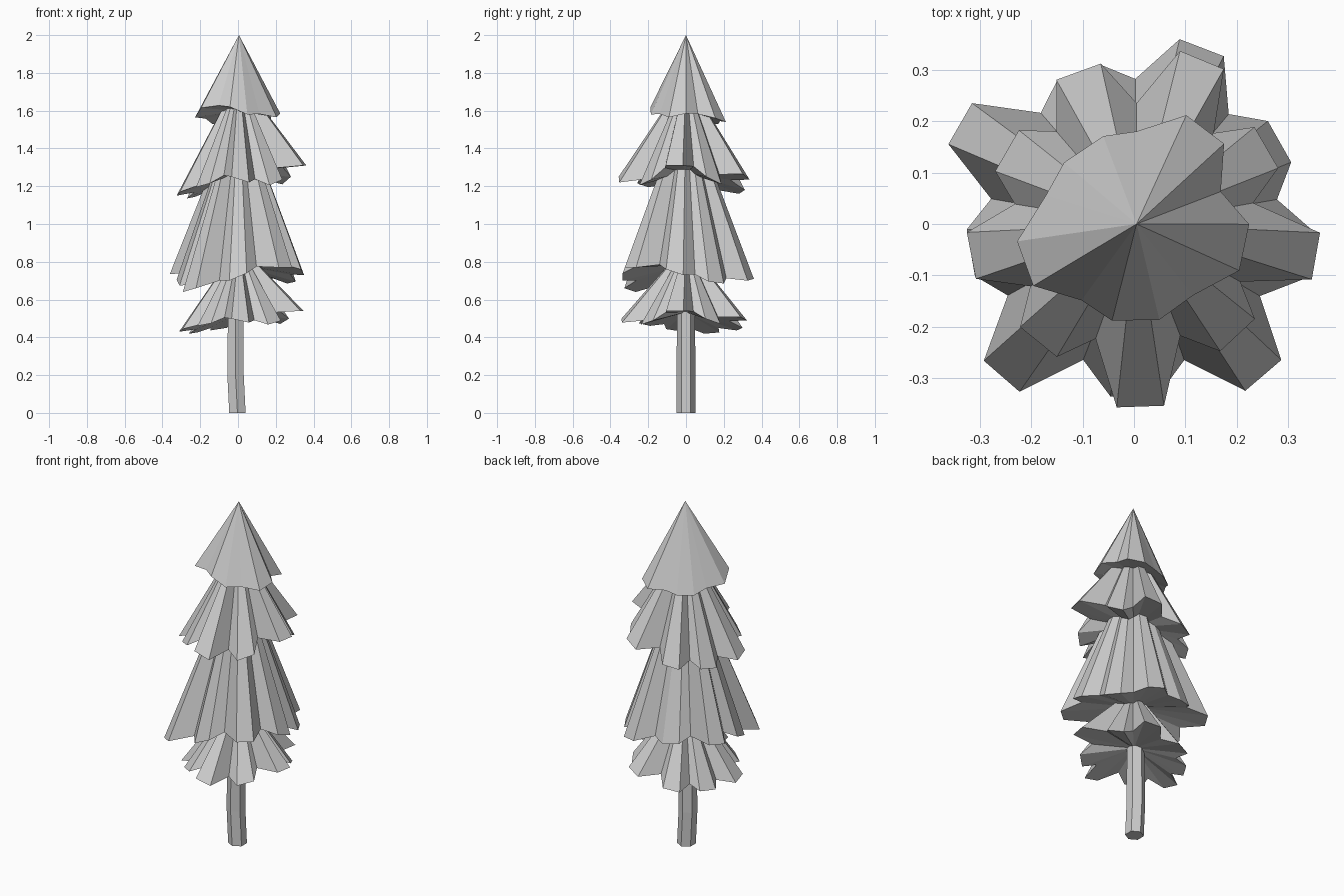
import bpy, bmesh
from math import radians, cos, sin
from mathutils import Vector

if "Cube" in bpy.data.objects:
    bpy.data.objects.remove(bpy.data.objects["Cube"])


def make_object(name, bm):
    bmesh.ops.recalc_face_normals(bm, faces=bm.faces)
    mesh = bpy.data.meshes.new(name)
    bm.to_mesh(mesh)
    bm.free()
    obj = bpy.data.objects.new(name, mesh)
    bpy.context.collection.objects.link(obj)
    return obj


def branch_tier(name, lobes, apex, valley_r, valley_lift, hollow, half_w=0.046):
    """Pleated cone: each lobe (angle, radius, z, rise along its blunt tip), a valley after it."""
    bm = bmesh.new()
    ring = []
    for i, (a, r, z, rise) in enumerate(lobes):
        a2, r2, z2, rise2 = lobes[(i + 1) % len(lobes)]
        if a2 < a:
            a2 += 360
        t = radians(a)
        out, side = Vector((cos(t), sin(t), 0)), Vector((-sin(t), cos(t), 0))
        for s in (-1, 1):
            ring.append(bm.verts.new(out * r + side * half_w * s
                                     + Vector((0, 0, z + s * rise / 2))))
        m = radians((a + a2) / 2)
        zv = (z + rise / 2 + z2 - rise2 / 2) / 2 + valley_lift
        ring.append(bm.verts.new((cos(m) * valley_r, sin(m) * valley_r, zv)))
    mean_z = sum(l[2] for l in lobes) / len(lobes)
    top = bm.verts.new((0.005, 0, apex))
    under = bm.verts.new((0, 0, mean_z + hollow))
    for i, v in enumerate(ring):
        w = ring[(i + 1) % len(ring)]
        bm.faces.new((v, w, top))
        bm.faces.new((w, v, under))
    return make_object(name, bm)


# Top tier: five lobes, tipped up at the front left
branch_tier("top_branches",
            [(53, 0.23, 1.55, -0.02), (124, 0.175, 1.53, 0), (200, 0.225, 1.59, 0.05),
             (271, 0.187, 1.60, -0.04), (348, 0.219, 1.575, 0.02)],
            2.0, 0.18, 0.01, 0.03)

# Upper and lowest tiers share one tilted nine-lobed shape
tilted = [(30, 0.297, 1.23, -0.04), (67.5, 0.345, 1.25, -0.03), (110, 0.315, 1.17, -0.02),
          (150, 0.285, 1.14, -0.01), (191, 0.322, 1.16, 0.02), (231, 0.295, 1.205, 0.02),
          (272, 0.355, 1.235, -0.03), (313, 0.295, 1.22, 0.03), (350, 0.359, 1.31, 0)]
branch_tier("upper_branches", tilted, 1.78, 0.235, 0.025, 0.06)
branch_tier("lowest_branches",
            [(a, r * 0.96, 0.54 + (z - 1.31) * 0.69, s * 0.69) for a, r, z, s in tilted],
            0.89, 0.225, 0.018, 0.06)

# Middle tier: tall nine-lobed cone
branch_tier("middle_branches",
            [(29.5, 0.325, 0.69, -0.01), (69, 0.367, 0.705, 0.01), (110, 0.312, 0.72, 0.01),
             (150, 0.39, 0.74, -0.01), (190, 0.322, 0.69, -0.03), (229, 0.392, 0.65, 0.02),
             (270, 0.335, 0.72, 0.04), (310.5, 0.387, 0.77, 0), (350, 0.347, 0.745, -0.03)],
            1.66, 0.282, 0.02, 0.07)

# Trunk: slightly bent hexagonal post
bm = bmesh.new()
rings = []
for x, z, r in [(-0.003, 0, 0.05), (-0.013, 0.2, 0.05), (-0.012, 0.5, 0.048),
                (-0.004, 0.8, 0.042)]:
    rings.append([bm.verts.new((x + r * cos(radians(30 + 60 * k)),
                                r * sin(radians(30 + 60 * k)), z)) for k in range(6)])
for lo, hi in zip(rings, rings[1:]):
    for k in range(6):
        n = (k + 1) % 6
        bm.faces.new((lo[k], lo[n], hi[n], hi[k]))
bm.faces.new(rings[0])
bm.faces.new(rings[-1])
make_object("trunk", bm)
